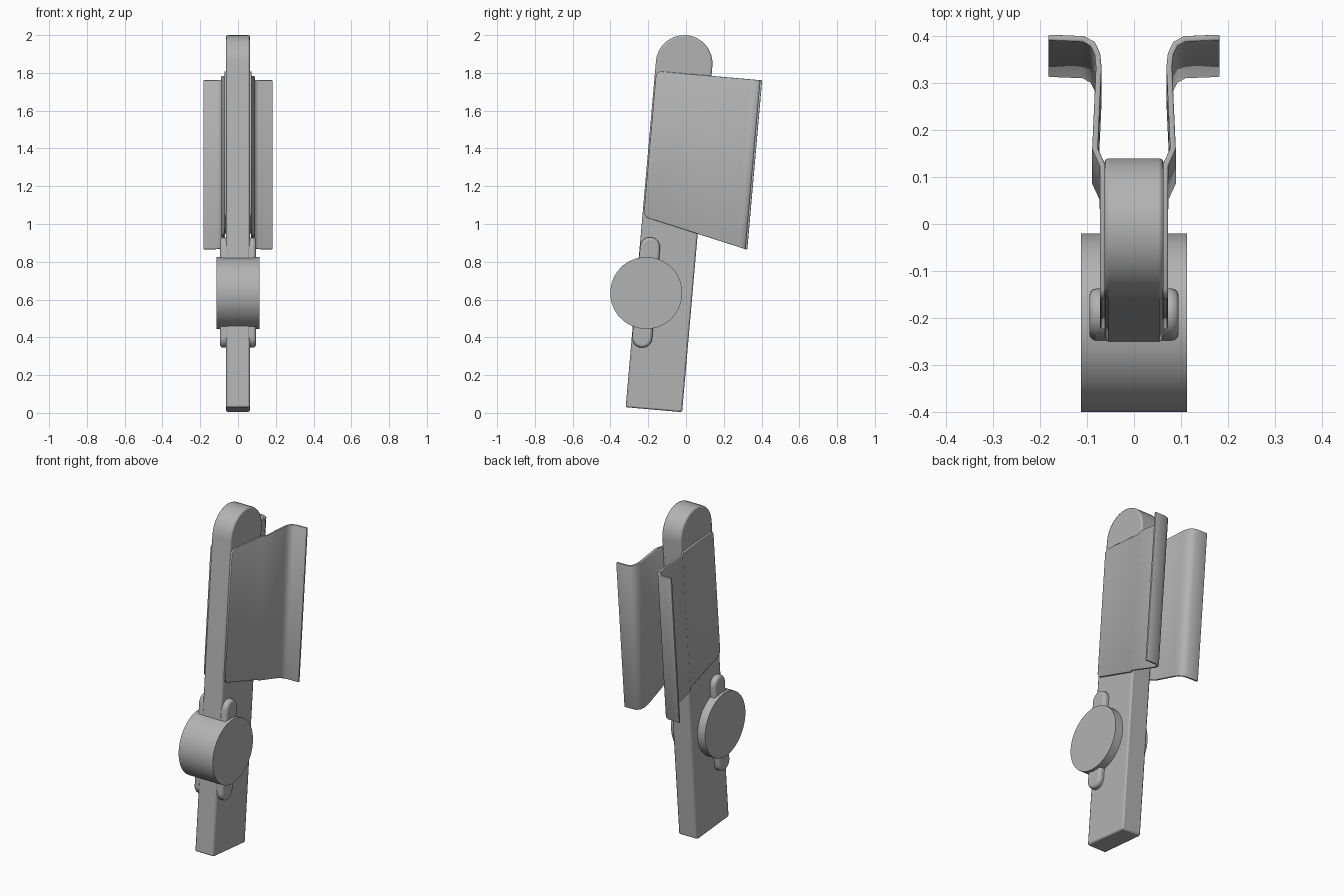
import bpy, bmesh, math

if "Cube" in bpy.data.objects:
    bpy.data.objects.remove(bpy.data.objects["Cube"])

TILT = math.radians(5)
S, C = math.sin(TILT), math.cos(TILT)

grey = bpy.data.materials.new("dark_grey")
grey.diffuse_color = (0.45, 0.45, 0.45, 1)
grey.use_nodes = True
grey.node_tree.nodes["Principled BSDF"].inputs["Base Color"].default_value = grey.diffuse_color


def lean(x, v, w):
    """Place a point given across (v) and along (w) the leaning bar."""
    return (x, -0.17 + v * C + w * S, 0.017 - v * S + w * C)


def arc(cv, cw, r, a0, a1, n):
    return [(cv + r * math.cos(math.radians(a0 + (a1 - a0) * i / n)),
             cw + r * math.sin(math.radians(a0 + (a1 - a0) * i / n)))
            for i in range(n + 1)]


def finish(name, bm, bevel=0, segments=3):
    bmesh.ops.recalc_face_normals(bm, faces=bm.faces)
    me = bpy.data.meshes.new(name)
    bm.to_mesh(me)
    bm.free()
    me.materials.append(grey)
    ob = bpy.data.objects.new(name, me)
    bpy.context.collection.objects.link(ob)
    bpy.ops.object.select_all(action='DESELECT')
    ob.select_set(True)
    bpy.context.view_layer.objects.active = ob
    bpy.ops.object.shade_smooth_by_angle(angle=math.radians(35))
    if bevel:
        m = ob.modifiers.new("Bevel", 'BEVEL')
        m.width, m.segments = bevel, segments
        m.limit_method, m.angle_limit = 'ANGLE', math.radians(40)
    return ob


def extrude(name, profile, half, bevel=0, segments=3):
    """Side profile extruded symmetrically across x."""
    bm = bmesh.new()
    left = [bm.verts.new(lean(-half, v, w)) for v, w in profile]
    right = [bm.verts.new(lean(half, v, w)) for v, w in profile]
    n = len(profile)
    bm.faces.new(left)
    bm.faces.new(right[::-1])
    for i in range(n):
        j = (i + 1) % n
        bm.faces.new((left[i], right[i], right[j], left[j]))
    return finish(name, bm, bevel, segments)


# main bar with round top
extrude("bar", [(-0.15, 0), (0.15, 0)] + arc(0, 1.84, 0.15, 0, 180, 16), 0.063, 0.009, 2)

# round hub near the front edge of the bar
extrude("hub", arc(-0.094, 0.612, 0.191, 0, 360, 32)[:-1], 0.113)

# rounded lugs above and below the hub
extrude("hub_lugs",
        arc(-0.095, 0.855, 0.053, 0, 180, 12) + arc(-0.095, 0.374, 0.053, 180, 360, 12),
        0.095, 0.015, 3)

# bent side plates with outward flanges: (x, v) cross-section
section = [(0.066, -0.144), (0.066, -0.125), (0.067, 0.14), (0.083, 0.175),
           (0.075, 0.35), (0.078, 0.378), (0.088, 0.399), (0.108, 0.41),
           (0.182, 0.413)]
bm = bmesh.new()
rows = []
for i, (x, v) in enumerate(section):
    inset = 0.018 if i == 0 else 0
    low = 1.014 - 0.226 * (v + 0.144) + inset
    rows.append((bm.verts.new(lean(x, v, low)), bm.verts.new(lean(x, v, 1.787 - inset))))
for a, b in zip(rows, rows[1:]):
    bm.faces.new((a[0], b[0], b[1], a[1]))
plates = finish("side_plates", bm)
solid = plates.modifiers.new("Thickness", 'SOLIDIFY')
solid.thickness, solid.offset, solid.use_even_offset = 0.012, 0, True
bev = plates.modifiers.new("Bevel", 'BEVEL')
bev.width, bev.segments = 0.003, 2
bev.limit_method, bev.angle_limit = 'ANGLE', math.radians(60)
plates.modifiers.new("Mirror", 'MIRROR')
